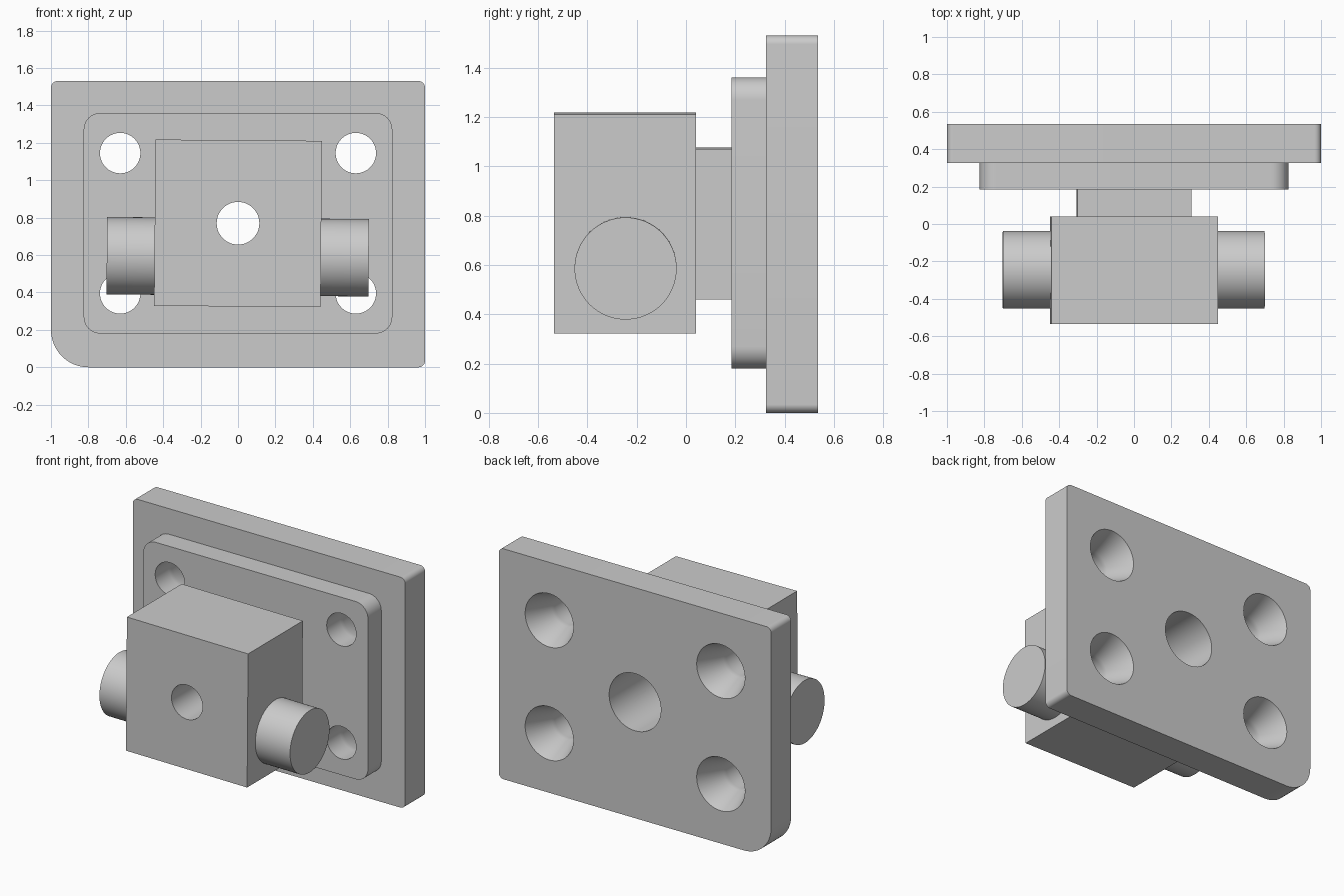
import bpy, bmesh, math
from mathutils import Matrix, Vector

cube = bpy.data.objects.get("Cube")
if cube:
    bpy.data.objects.remove(cube, do_unlink=True)

grey = bpy.data.materials.new("plain_grey")
grey.use_nodes = True
grey.diffuse_color = (0.6, 0.6, 0.6, 1)
grey.node_tree.nodes["Principled BSDF"].inputs["Base Color"].default_value = (0.6, 0.6, 0.6, 1)

MID_Z = 0.77          # height of the central bore
TILT = Matrix.Translation((0, 0, MID_Z)) @ Matrix.Rotation(0.008, 4, 'Y') @ Matrix.Translation((0, 0, -MID_Z))


def make_object(name, bm, transform=None):
    bmesh.ops.recalc_face_normals(bm, faces=bm.faces)
    if transform:
        bm.transform(transform)
    mesh = bpy.data.meshes.new(name)
    bm.to_mesh(mesh)
    bm.free()
    mesh.materials.append(grey)
    obj = bpy.data.objects.new(name, mesh)
    bpy.context.collection.objects.link(obj)
    return obj


def slab(name, half_x, z0, z1, y0, y1, radii=None, transform=None):
    """Rectangle in x and z, pushed along y; radii run from the low -x corner anticlockwise."""
    corners = [(-half_x, z0), (half_x, z0), (half_x, z1), (-half_x, z1)]
    outline = []
    for i, (x, z) in enumerate(corners):
        r = radii[i] if radii else 0
        if not r:
            outline.append((x, z))
            continue
        cx = x - math.copysign(r, x)
        cz = z + r if z == z0 else z - r
        for k in range(13):
            a = math.pi * (1 + i / 2 + k / 24)
            outline.append((cx + r * math.cos(a), cz + r * math.sin(a)))
    bm = bmesh.new()
    face = bm.faces.new([bm.verts.new((x, y0, z)) for x, z in outline])
    out = bmesh.ops.extrude_face_region(bm, geom=[face])
    moved = [v for v in out["geom"] if isinstance(v, bmesh.types.BMVert)]
    bmesh.ops.translate(bm, vec=(0, y1 - y0, 0), verts=moved)
    return make_object(name, bm, transform)


def lathe_y(bm, x, z, profile, steps=64):
    """Closed solid turned about a line along y, from (radius, y) pairs."""
    rings = []
    for r, y in profile:
        angles = [2 * math.pi * k / steps for k in range(steps)]
        rings.append([bm.verts.new((x + r * math.cos(a), y, z + r * math.sin(a))) for a in angles])
    for low, high in zip(rings, rings[1:]):
        for k in range(steps):
            n = (k + 1) % steps
            bm.faces.new((low[k], low[n], high[n], high[k]))
    bm.faces.new(rings[0])
    bm.faces.new(rings[-1])


# Plates, neck and block
back_plate = slab("back_plate", 1, 0, 1.53, 0.325, 0.535, (0.2, 0.035, 0.035, 0.035))
raised_plate = slab("raised_plate", 0.825, 0.18, 1.36, 0.185, 0.325, (0.09,) * 4)
neck = slab("neck", 0.305, 0.463, 1.073, 0.04, 0.185, transform=TILT)
block = slab("block", 0.445, 0.325, 1.214, -0.535, 0.04, transform=TILT)

# Side pins
pins = []
for side, x in (("left", 0.57), ("right", -0.57)):
    bm = bmesh.new()
    place = Matrix.Translation((x, -0.245, 0.591)) @ Matrix.Rotation(math.pi / 2, 4, 'Y')
    bmesh.ops.create_cone(bm, cap_ends=True, segments=64, radius1=0.207, radius2=0.207,
                          depth=0.26, matrix=place)
    pins.append(make_object(side + "_pin", bm, TILT))

# Hole cutters: flared bolt holes and a stepped central bore
bm = bmesh.new()
for x in (-0.63, 0.63):
    for z in (0.395, 1.145):
        lathe_y(bm, x, z, [(0.108, 0.1), (0.108, 0.355), (0.177, 0.535), (0.177, 0.6)])
bolt_cutter = make_object("bolt_hole_cutter", bm)
bm = bmesh.new()
lathe_y(bm, 0, MID_Z, [(0.114, -0.7), (0.114, 0.02), (0.19, 0.02), (0.19, 0.6)])
bore_cutter = make_object("bore_cutter", bm)


def cut(obj, cutter):
    mod = obj.modifiers.new("hole", 'BOOLEAN')
    mod.operation = 'DIFFERENCE'
    mod.solver = 'EXACT'
    mod.object = cutter
    bpy.context.view_layer.objects.active = obj
    bpy.ops.object.modifier_apply(modifier=mod.name)


for obj in (back_plate, raised_plate):
    cut(obj, bolt_cutter)
for obj in (back_plate, raised_plate, neck, block):
    cut(obj, bore_cutter)
for cutter in (bolt_cutter, bore_cutter):
    bpy.data.objects.remove(cutter, do_unlink=True)

# Smooth round surfaces, keep corners sharp
bpy.ops.object.select_all(action='DESELECT')
for obj in [back_plate, raised_plate, neck, block] + pins:
    obj.select_set(True)
    bpy.context.view_layer.objects.active = obj
bpy.ops.object.shade_smooth_by_angle(angle=math.radians(30))
